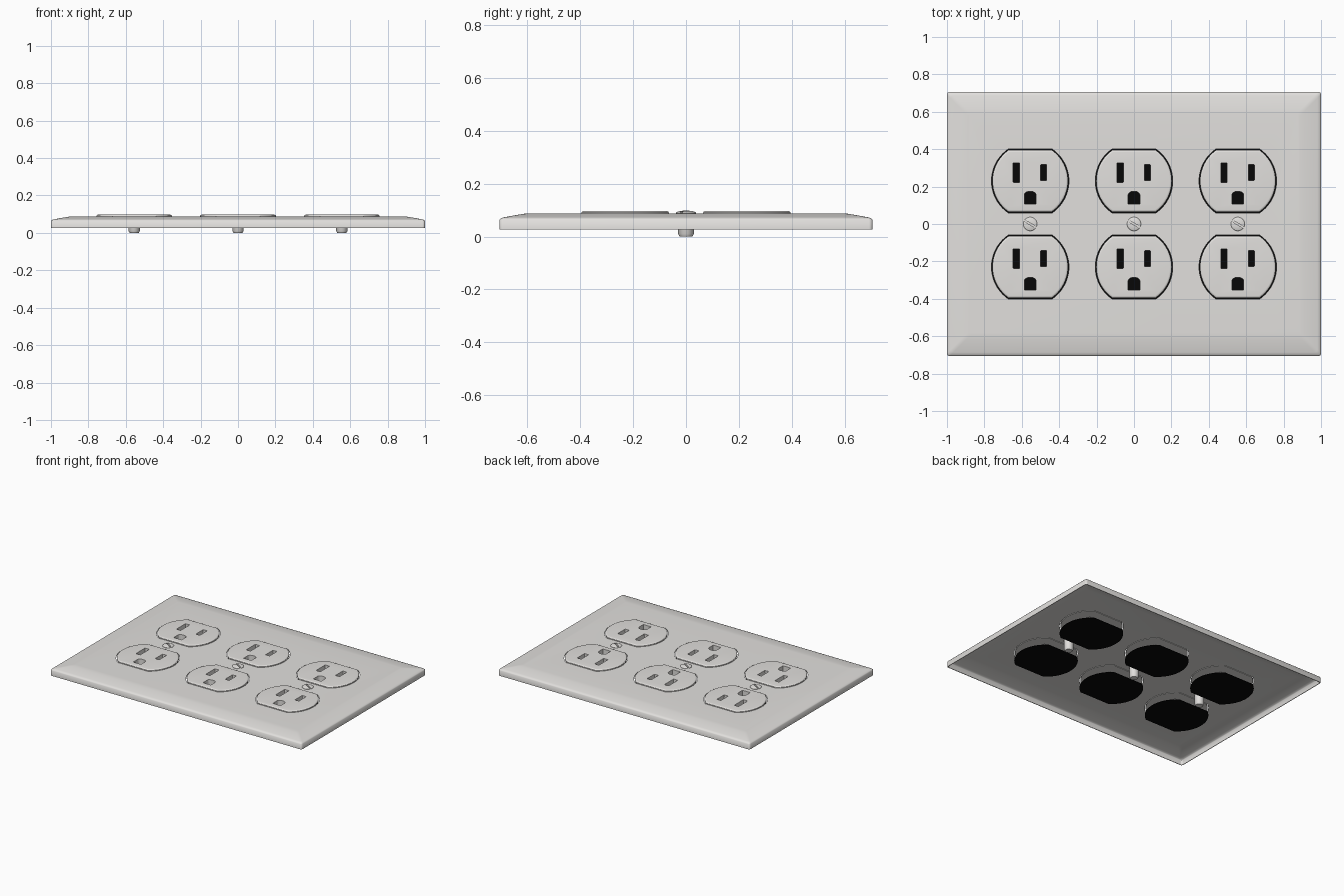
import bpy, bmesh, math
from mathutils import Matrix

if "Cube" in bpy.data.objects:
    bpy.data.objects.remove(bpy.data.objects["Cube"])


def material(name, rgb):
    m = bpy.data.materials.new(name)
    m.diffuse_color = (*rgb, 1)
    m.use_nodes = True
    m.node_tree.nodes["Principled BSDF"].inputs["Base Color"].default_value = m.diffuse_color
    return m


GREY = material("light warm grey", (0.76, 0.745, 0.725))
BLACK = material("black", (0.002, 0.002, 0.002))

COLUMNS = (-0.555, 0.0, 0.555)
ROWS = (-0.23, 0.23)
BACK_Z = 0.028


# ---- outlines, each a counter-clockwise list of (x, y) ----
def rounded_rect(hx, hy, r, n=4):
    pts = []
    for k, (sx, sy) in enumerate(((1, 1), (-1, 1), (-1, -1), (1, -1))):
        for i in range(n + 1):
            a = math.pi / 2 * (k + i / n)
            pts.append((sx * (hx - r) + r * math.cos(a),
                        sy * (hy - r) + r * math.sin(a)))
    return pts


def clipped_circle(r, h, n=20):
    a0 = math.asin(h / r)
    arc = [-a0 + 2 * a0 * i / n for i in range(n + 1)]
    return [(r * math.cos(a + s), r * math.sin(a + s))
            for s in (0, math.pi) for a in arc]


def circle(r, n=24):
    return [(r * math.cos(math.tau * i / n), r * math.sin(math.tau * i / n))
            for i in range(n)]


def arch(hw, y0, y1, n=8):
    mid = y1 - hw * 0.6
    top = [(hw * math.cos(math.pi * i / n), mid + (y1 - mid) * math.sin(math.pi * i / n))
           for i in range(n + 1)]
    return [(-hw, y0), (hw, y0)] + top


# ---- mesh helpers ----
def add_loft(bm, rings, offset=(0, 0), caps=True):
    """Skin through a stack of (outline, z) rings."""
    loops = [[bm.verts.new((x + offset[0], y + offset[1], z)) for x, y in pts]
             for pts, z in rings]
    n = len(loops[0])
    for a, b in zip(loops, loops[1:]):
        for i in range(n):
            j = (i + 1) % n
            bm.faces.new((a[i], a[j], b[j], b[i]))
    if caps:
        bm.faces.new(loops[0][::-1])
        bm.faces.new(loops[-1])


def make_object(name, bm, mat=None):
    bmesh.ops.recalc_face_normals(bm, faces=bm.faces)
    me = bpy.data.meshes.new(name)
    bm.to_mesh(me)
    bm.free()
    ob = bpy.data.objects.new(name, me)
    bpy.context.collection.objects.link(ob)
    if mat:
        me.materials.append(mat)
    return ob


def activate(ob):
    bpy.ops.object.select_all(action='DESELECT')
    ob.select_set(True)
    bpy.context.view_layer.objects.active = ob


def cut(ob, cutter):
    cutter.hide_render = True
    mod = ob.modifiers.new("cut", 'BOOLEAN')
    mod.operation = 'DIFFERENCE'
    mod.solver = 'EXACT'
    mod.object = cutter
    activate(ob)
    bpy.ops.object.modifier_apply(modifier=mod.name)
    bpy.data.objects.remove(cutter)


def smooth(ob, degrees=30):
    activate(ob)
    bpy.ops.object.shade_smooth_by_angle(angle=math.radians(degrees))


def copy_to(ob, places):
    ob.location = (*places[0], 0)
    for p in places[1:]:
        dup = ob.copy()
        dup.location = (*p, 0)
        bpy.context.collection.objects.link(dup)


# ---- wall plate: thin hollow shell with sloped border ----
def plate_ring(inset, z):
    return rounded_rect(1 - inset, 0.706 - inset, 0.014), z


bm = bmesh.new()
add_loft(bm, [plate_ring(*p) for p in (
    (0.115, 0.083), (0.09, 0.081), (0.02, 0.0685), (0.008, 0.064),
    (0.004, 0.06), (0.004, 0.026), (0.0, 0.026),
    (0.0, 0.063), (0.005, 0.069), (0.02, 0.0735),
    (0.09, 0.086), (0.115, 0.088))])
plate = make_object("wall_plate", bm, GREY)

bm = bmesh.new()
hole = clipped_circle(0.207, 0.170)
for x in COLUMNS:
    for y in ROWS:
        add_loft(bm, [(hole, 0.04), (hole, 0.13)], (x, y))
cut(plate, make_object("plate_hole_cutter", bm))
smooth(plate, 50)

# ---- outlet face with two blade slots and a ground hole ----
spots = [(x, y) for x in COLUMNS for y in ROWS]
SLOTS = ((rounded_rect(0.017, 0.052, 0.002), (-0.074, 0.045)),
         (rounded_rect(0.016, 0.042, 0.002), (0.072, 0.045)),
         (arch(0.031, -0.123, -0.055), (0, 0)))

bm = bmesh.new()
add_loft(bm, [(clipped_circle(0.202 - d, 0.165 - d), z) for d, z in (
    (0, 0.083), (0, 0.0915), (0.002, 0.0945), (0.007, 0.097), (0.011, 0.0975))])
outlet = make_object("outlet_face", bm, GREY)

bm = bmesh.new()
for pts, at in SLOTS:
    add_loft(bm, [(pts, 0.05), (pts, 0.13)], at)
cut(outlet, make_object("slot_cutter", bm))
smooth(outlet)
copy_to(outlet, spots)

# ---- slot walls running down to the backing ----
bm = bmesh.new()
for pts, at in SLOTS:
    add_loft(bm, [(pts, BACK_Z + 0.001), (pts, 0.084)], at, caps=False)
copy_to(make_object("slot_walls", bm, GREY), spots)

# ---- black backing seen through slots, gaps and from behind ----
bm = bmesh.new()
back = clipped_circle(0.207, 0.170)
add_loft(bm, [(back, BACK_Z), (back, BACK_Z + 0.002)])
copy_to(make_object("outlet_backing", bm, BLACK), spots)

# ---- screws: tapered shank, domed head, slanted driver slot ----
bm = bmesh.new()
add_loft(bm, [(circle(r), z) for r, z in (
    (0.024, 0.0), (0.030, 0.010), (0.031, 0.08), (0.037, 0.084),
    (0.037, 0.090), (0.034, 0.0935), (0.025, 0.0965), (0.012, 0.0978))])
screw = make_object("screw", bm, GREY)
bm = bmesh.new()
bmesh.ops.create_cube(bm, size=1, matrix=Matrix.Translation((0, 0, 0.103))
                      @ Matrix.Rotation(math.radians(-30), 4, 'Z')
                      @ Matrix.Diagonal((0.12, 0.009, 0.03, 1)))
cut(screw, make_object("driver_slot_cutter", bm))
smooth(screw)
copy_to(screw, [(x, 0) for x in COLUMNS])
